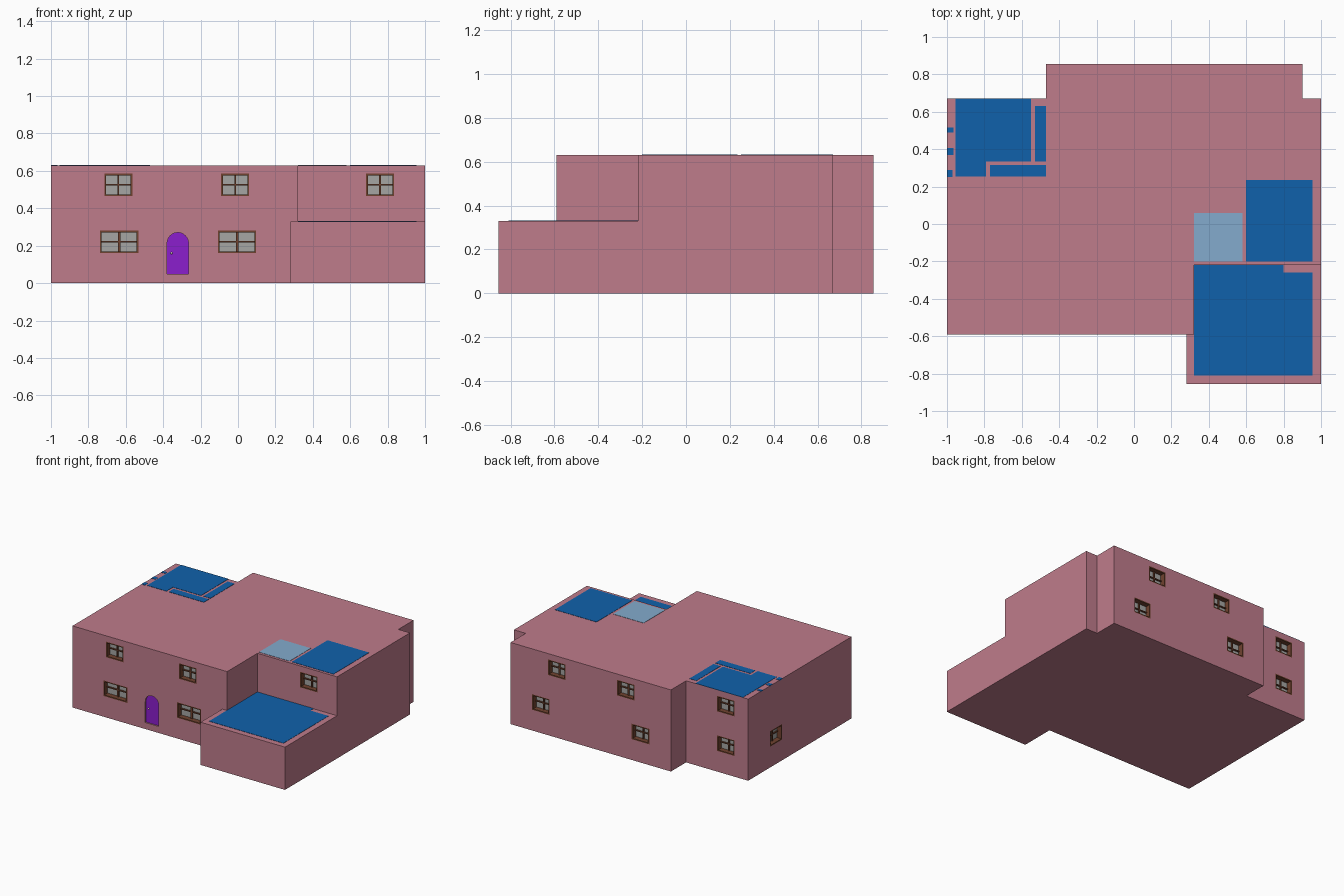
import bpy, bmesh, math
from mathutils import Matrix, Vector

if "Cube" in bpy.data.objects:
    bpy.data.objects.remove(bpy.data.objects["Cube"])


def material(name, rgb):
    m = bpy.data.materials.new(name)
    m.diffuse_color = (*rgb, 1)
    m.use_nodes = True
    m.node_tree.nodes["Principled BSDF"].inputs["Base Color"].default_value = m.diffuse_color
    return m


PINK = material("pink_wall", (0.52, 0.20, 0.26))
BLUE = material("blue_roofing", (0.005, 0.12, 0.41))
SKY = material("pale_blue_roofing", (0.23, 0.41, 0.61))
BROWN = material("brown_frame", (0.16, 0.055, 0.028))
GLASS = material("grey_glass", (0.38, 0.38, 0.37))
PURPLE = material("purple_door", (0.26, 0.013, 0.61))
GOLD = material("pale_knob", (0.8, 0.7, 0.6))


def finish(name, bm, mat, matrix=None):
    bmesh.ops.recalc_face_normals(bm, faces=bm.faces[:])
    me = bpy.data.meshes.new(name)
    bm.to_mesh(me)
    bm.free()
    me.materials.append(mat)
    ob = bpy.data.objects.new(name, me)
    if matrix:
        ob.matrix_world = matrix
    bpy.context.collection.objects.link(ob)
    return ob


def add_box(bm, x0, x1, y0, y1, z0, z1):
    size = Vector((x1 - x0, y1 - y0, z1 - z0))
    mid = Vector((x0 + x1, y0 + y1, z0 + z1)) / 2
    bmesh.ops.create_cube(bm, size=1, matrix=Matrix.Translation(mid) @ Matrix.Diagonal((*size, 1)))


def boxes(name, mat, items, matrix=None):
    bm = bmesh.new()
    for b in items:
        add_box(bm, *b)
    return finish(name, bm, mat, matrix)


def prism(name, mat, points, direction):
    bm = bmesh.new()
    face = bm.faces.new([bm.verts.new(p) for p in points])
    ext = bmesh.ops.extrude_face_region(bm, geom=[face])["geom"]
    bmesh.ops.translate(bm, vec=direction, verts=[v for v in ext if isinstance(v, bmesh.types.BMVert)])
    return finish(name, bm, mat)


# two-storey house body and single-storey front block
H, G = 0.63, 0.33
outline = [(-1, -.59), (.32, -.59), (.32, -.22), (1, -.22), (1, .67), (.9, .67),
           (.9, .855), (-.47, .855), (-.47, .67), (-1, .67)]
house = prism("house_walls", PINK, [(x, y, 0) for x, y in outline], (0, 0, H))
garage = [(.28, -.855), (1, -.855), (1, -.22), (.32, -.22), (.32, -.59), (.28, -.59)]
prism("front_block", PINK, [(x, y, 0) for x, y in garage], (0, 0, G))


def carve(cutter):
    mod = house.modifiers.new("opening", "BOOLEAN")
    mod.operation, mod.solver, mod.object = "DIFFERENCE", "EXACT", cutter
    bpy.context.view_layer.objects.active = house
    bpy.ops.object.modifier_apply(modifier=mod.name)
    bpy.data.objects.remove(cutter)


# recessed four-pane windows: local y points into the wall
def window(name, x, y, z, turn=0, w=0.15, mullion=0.005):
    M = Matrix.Translation((x, y, z)) @ Matrix.Rotation(math.radians(turn), 4, "Z")
    a, h, t, d = w / 2, 0.06, 0.009, 0.05
    carve(boxes("cutter", PINK, [(-a, a, -.02, d, -h, h)], M))
    boxes(name + "_frame", BROWN, [
        (-a, -a + t, 0, d, -h, h), (a - t, a, 0, d, -h, h),
        (-a + t, a - t, 0, d, -h, -h + t), (-a + t, a - t, 0, d, h - t, h),
        (-mullion, mullion, .03, d, -h + t, h - t),
        (-a + t, -mullion, .03, d, -.004, .004), (mullion, a - t, .03, d, -.004, .004)], M)
    boxes(name + "_glass", GLASS, [(-a + t, a - t, .04, .046, -h + t, h - t)], M)


UP, LOW = 0.525, 0.22
for i, x in enumerate((-.635, -.005)):
    window(f"front_lower_window_{i}", x, -.59, LOW, w=.205, mullion=.007)
for i, (x, y) in enumerate([(-.64, -.59), (-.015, -.59), (.76, -.22)]):
    window(f"front_upper_window_{i}", x, y, UP)
for i, (x, y, z) in enumerate([(.505, .855, UP), (-.085, .855, UP), (.64, .855, LOW),
                               (-.21, .855, LOW), (-.81, .67, UP), (-.81, .67, LOW)]):
    window(f"back_window_{i}", x, y, z, 180)
window("left_window", -1, .33, LOW, -90)


# arched front door, slightly recessed
def arch(r, y, zb, zc):
    cx = -.322
    return [(cx - r, y, zb), (cx + r, y, zb)] + [
        (cx + r * math.cos(k * math.pi / 16), y, zc + r * math.sin(k * math.pi / 16)) for k in range(17)]


carve(prism("cutter", PINK, arch(.057, -.61, .05, .213), (0, .05, 0)))
prism("front_door", PURPLE, arch(.057, -.58, .05, .213), (0, .02, 0))
bm = bmesh.new()
bmesh.ops.create_uvsphere(bm, u_segments=10, v_segments=6, radius=.006)
finish("door_knob", bm, GOLD, Matrix.Translation((-.356, -.583, .16)))


# coloured flat roofing panels
def panels(name, mat, z, rects):
    boxes(name, mat, [(*r, z - .004, z + .002) for r in rects])


panels("back_left_roofing", BLUE, H, [
    (-.955, -.55, .335, .67), (-.955, -.79, .255, .335), (-.53, -.47, .335, .63),
    (-.77, -.47, .255, .315), (-1, -.97, .25, .29), (-1, -.965, .37, .405), (-1, -.965, .49, .515)])
panels("right_roofing", BLUE, H, [(.6, .955, -.2, .235)])
panels("pale_roofing", SKY, H, [(.32, .58, -.2, .06)])
panels("front_block_roofing", BLUE, G, [(.32, .955, -.81, -.26), (.32, .8, -.26, -.22)])
